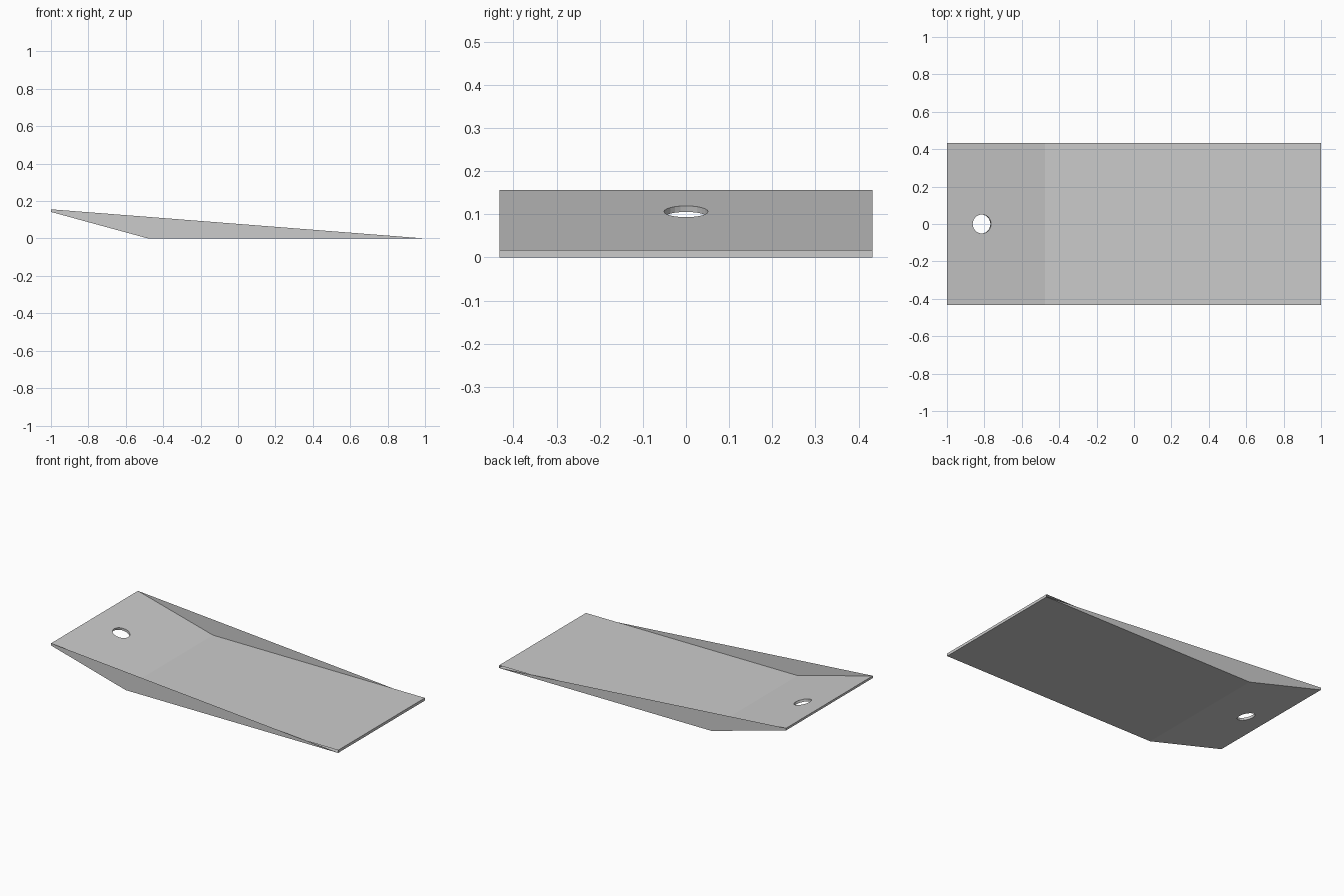
import bpy, bmesh, math
from mathutils import Matrix

cube = bpy.data.objects.get("Cube")
if cube:
    bpy.data.objects.remove(cube, do_unlink=True)

HALF = 0.432      # half the width
BEND = -0.48      # where the plate turns upward
TIP = 0.142       # underside height of the raised end
TOP = 0.156       # top height of the raised end
THICK = 0.017

grey = bpy.data.materials.new("light grey")
grey.use_nodes = True
grey.diffuse_color = (0.6, 0.6, 0.6, 1)
grey.node_tree.nodes["Principled BSDF"].inputs["Base Color"].default_value = grey.diffuse_color


def make_object(name, bm):
    mesh = bpy.data.meshes.new(name)
    bm.to_mesh(mesh)
    bm.free()
    mesh.materials.append(grey)
    obj = bpy.data.objects.new(name, mesh)
    bpy.context.collection.objects.link(obj)
    return obj


def profile_face(bm, profile, y):
    return bm.faces.new([bm.verts.new((x, y, z)) for x, z in profile])


# Bent plate: side profile swept across the width
bm = bmesh.new()
face = profile_face(bm, [(-1, TIP), (BEND, 0), (1, 0), (1, THICK),
                         (BEND + 0.003, THICK), (-1, TOP)], -HALF)
swept = bmesh.ops.extrude_face_region(bm, geom=[face])
bmesh.ops.translate(bm, vec=(0, 2 * HALF, 0),
                    verts=[g for g in swept["geom"] if isinstance(g, bmesh.types.BMVert)])
bmesh.ops.recalc_face_normals(bm, faces=bm.faces)
plate = make_object("bent_plate", bm)

# Round hole, square to the raised end
tilt = math.atan2(TIP, BEND + 1)
bm = bmesh.new()
bmesh.ops.create_cone(bm, cap_ends=True, segments=24, radius1=0.051, radius2=0.051, depth=0.2,
                      matrix=Matrix.Translation((-0.815, 0, 0.1)) @ Matrix.Rotation(tilt, 4, "Y"))
cutter = make_object("hole_cutter", bm)
cutter.hide_render = True
cut = plate.modifiers.new("hole", "BOOLEAN")
cut.operation = "DIFFERENCE"
cut.solver = "EXACT"
cut.object = cutter
bpy.context.view_layer.update()
cut_mesh = bpy.data.meshes.new_from_object(
    plate.evaluated_get(bpy.context.evaluated_depsgraph_get()))
plate.modifiers.clear()
plate.data = cut_mesh
bpy.data.objects.remove(cutter, do_unlink=True)

# Open the plate's sides, where the walls close it
bm = bmesh.new()
bm.from_mesh(plate.data)
sides = [f for f in bm.faces if abs(f.calc_center_median().y) > HALF - 0.01]
bmesh.ops.delete(bm, geom=sides, context="FACES")
bm.to_mesh(plate.data)
bm.free()

# Thin tapering side walls
for name, side in (("front_wall", -1), ("back_wall", 1)):
    bm = bmesh.new()
    wall = profile_face(bm, [(-1, TIP), (BEND, 0), (1, 0), (-1, TOP)], side * HALF)
    if side > 0:
        wall.normal_flip()
    make_object(name, bm)
